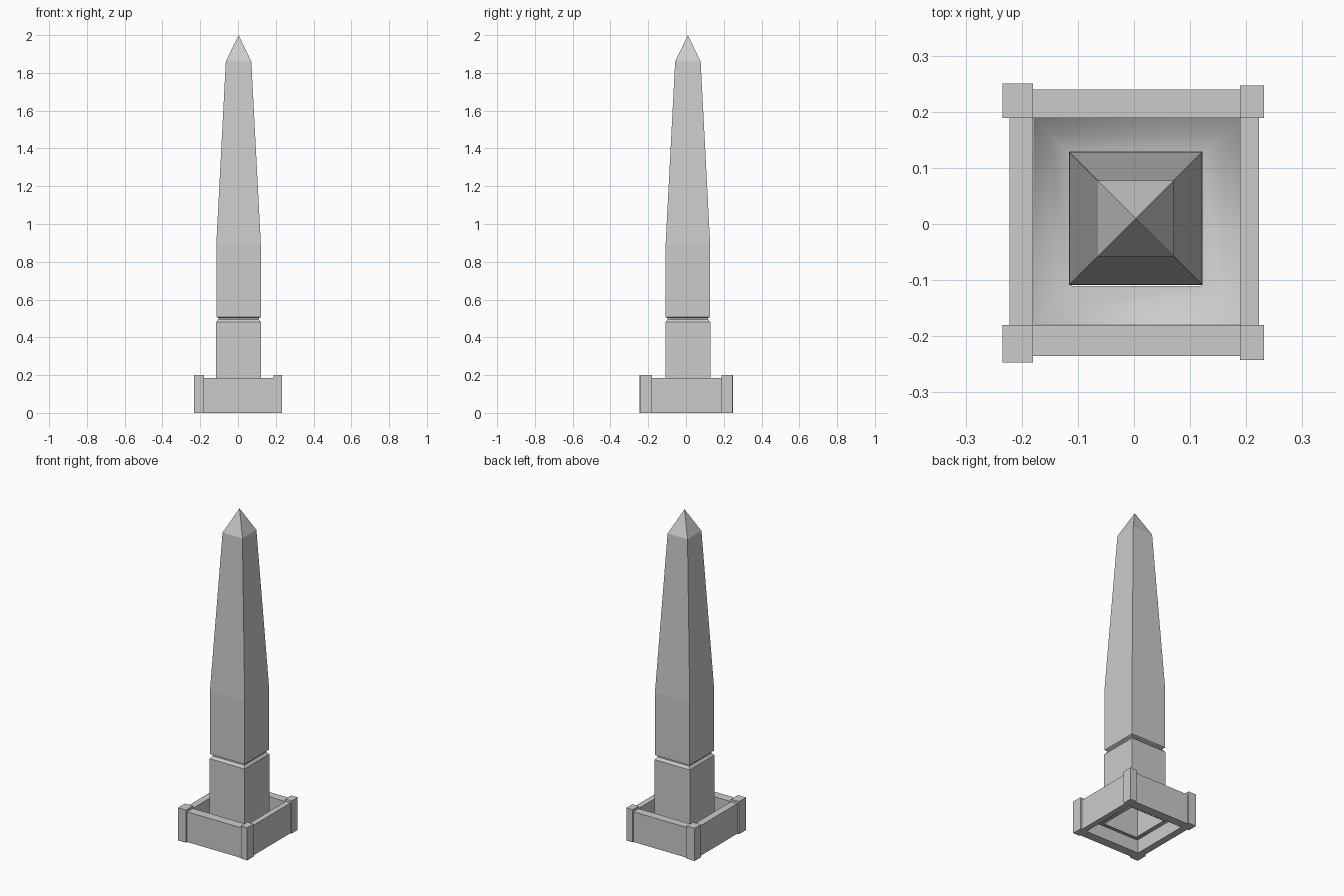
import bpy, bmesh

if "Cube" in bpy.data.objects:
    bpy.data.objects.remove(bpy.data.objects["Cube"])


def make_object(name, bm):
    bmesh.ops.recalc_face_normals(bm, faces=bm.faces)
    mesh = bpy.data.meshes.new(name)
    bm.to_mesh(mesh)
    bm.free()
    obj = bpy.data.objects.new(name, mesh)
    bpy.context.collection.objects.link(obj)
    return obj


def square_loft(name, cx, cy, profile, apex=None):
    """Stack square rings given as (half width, height), optionally ending in a point."""
    bm = bmesh.new()
    rings = []
    for h, z in profile:
        rings.append([bm.verts.new((cx + sx * h, cy + sy * h, z))
                      for sx, sy in ((-1, -1), (1, -1), (1, 1), (-1, 1))])
    for low, high in zip(rings, rings[1:]):
        for i in range(4):
            j = (i + 1) % 4
            bm.faces.new((low[i], low[j], high[j], high[i]))
    if apex is not None:
        tip = bm.verts.new((cx, cy, apex))
        for i in range(4):
            bm.faces.new((rings[-1][i], rings[-1][(i + 1) % 4], tip))
    return make_object(name, bm)


def box(name, x0, x1, y0, y1, z0, z1):
    bm = bmesh.new()
    bmesh.ops.create_cube(bm, size=1)
    for v in bm.verts:
        v.co = (x1 if v.co.x > 0 else x0,
                y1 if v.co.y > 0 else y0,
                z1 if v.co.z > 0 else z0)
    return make_object(name, bm)


# Pedestal, narrow groove, tapering shaft and pointed cap, open underneath
square_loft("obelisk", 0.003, 0.01, [
    (0.119, 0.04), (0.119, 0.48), (0.107, 0.495), (0.107, 0.502),
    (0.118, 0.508), (0.118, 0.89), (0.0675, 1.86)], apex=2.0)

# Low enclosure walls
L, R, F, B = -0.18, 0.189, -0.18, 0.189
box("front_wall", L, R, -0.235, F, 0, 0.185)
box("back_wall", L, R, B, 0.24, 0, 0.185)
box("left_wall", -0.222, L, F, B, 0, 0.185)
box("right_wall", R, 0.223, F, B, 0, 0.185)

# Corner posts, standing slightly proud of the walls
box("front_left_post", -0.234, L, -0.247, F, 0, 0.2)
box("front_right_post", R, 0.232, -0.242, F, 0, 0.2)
box("back_left_post", -0.234, L, B, 0.25, 0, 0.2)
box("back_right_post", R, 0.232, B, 0.247, 0, 0.2)

# Smooth sunken floor between the walls and the pedestal
floor = square_loft("sunken_floor", 0.0045, 0.0045, [
    (0.184, 0.09), (0.155, 0.055), (0.115, 0.045)])
for p in floor.data.polygons:
    p.use_smooth = True
bm = bmesh.new()
bm.from_mesh(floor.data)
if sum(f.normal.z for f in bm.faces) < 0:
    bmesh.ops.reverse_faces(bm, faces=bm.faces)
bm.to_mesh(floor.data)
bm.free()
